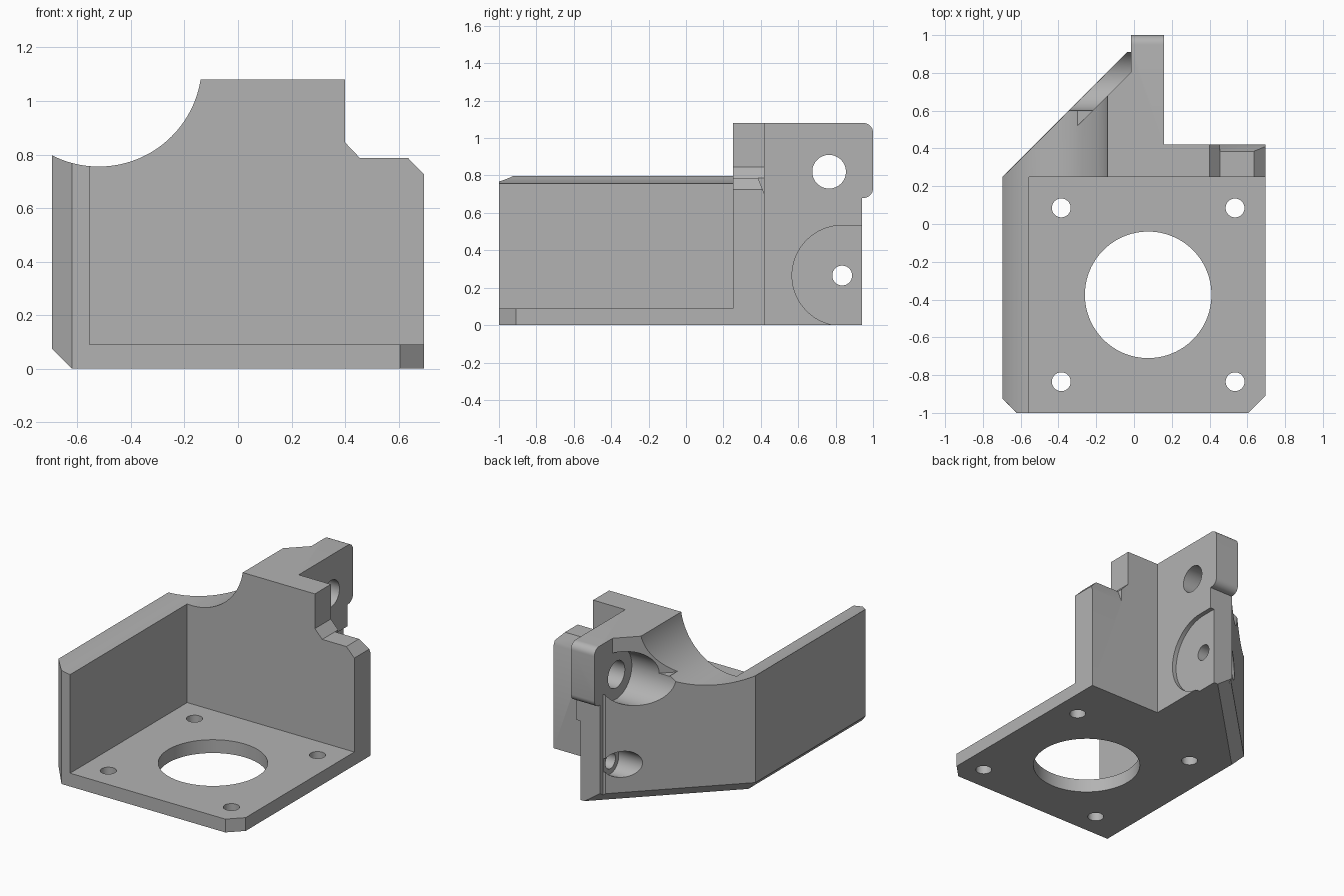
import bpy
import bmesh
from math import sin, cos, pi, radians
from mathutils import Vector

cube = bpy.data.objects.get("Cube")
if cube:
    bpy.data.objects.remove(cube)

grey = bpy.data.materials.new("plain_grey")
grey.use_nodes = True
colour = (0.45, 0.45, 0.45, 1)
grey.diffuse_color = colour
for node in grey.node_tree.nodes:
    if node.type == "BSDF_PRINCIPLED":
        node.inputs["Base Color"].default_value = colour

# How a flat outline (a, b) is placed when pushed along each axis
PLACE = {
    "x": lambda a, b, t: (t, a, b),
    "y": lambda a, b, t: (a, t, b),
    "z": lambda a, b, t: (a, b, t),
}


def prism(name, outline, axis, low, high):
    bm = bmesh.new()
    rings = [[bm.verts.new(PLACE[axis](a, b, t)) for a, b in outline] for t in (low, high)]
    bm.faces.new(rings[0])
    bm.faces.new(rings[1])
    count = len(outline)
    for i in range(count):
        j = (i + 1) % count
        bm.faces.new((rings[0][i], rings[0][j], rings[1][j], rings[1][i]))
    bmesh.ops.recalc_face_normals(bm, faces=bm.faces)
    mesh = bpy.data.meshes.new(name)
    bm.to_mesh(mesh)
    bm.free()
    obj = bpy.data.objects.new(name, mesh)
    bpy.context.collection.objects.link(obj)
    return obj


def arc(ca, cb, r, start, end, steps):
    angles = [radians(start + (end - start) * i / steps) for i in range(steps + 1)]
    return [(ca + r * cos(t), cb + r * sin(t)) for t in angles]


def circle(ca, cb, r, steps=64):
    return arc(ca, cb, r, 0, 360, steps)[:-1]


def box(a0, a1, b0, b1):
    return [(a0, b0), (a1, b0), (a1, b1), (a0, b1)]


# Solid block from the plan outline
bracket = prism("motor_bracket", [
    (-.62, -1), (.605, -1), (.695, -.91), (.695, .42), (.16, .42), (.16, 1),
    (-.015, 1), (-.015, .91), (-.035, .91), (-.695, .25), (-.695, -.925)], "z", 0, 1.08)

# Lower edge chamfers on the side wall and the diagonal wall
bm = bmesh.new()
bm.from_mesh(bracket.data)
for point, normal in (((-.62, 0, 0), (-1, 0, -1)),
                      ((-.642, .197, 0), (-.7071, .7071, -1))):
    geom = bm.verts[:] + bm.edges[:] + bm.faces[:]
    cut = bmesh.ops.bisect_plane(bm, geom=geom, plane_co=Vector(point),
                                 plane_no=Vector(normal).normalized(), clear_outer=True)
    edges = [e for e in cut["geom_cut"] if isinstance(e, bmesh.types.BMEdge)]
    bmesh.ops.holes_fill(bm, edges=edges, sides=0)
bmesh.ops.recalc_face_normals(bm, faces=bm.faces)
bm.to_mesh(bracket.data)
bm.free()

cutters = [
    # Open bay above the base plate
    prism("bay", box(-.555, 2, -2, .25), "z", .09, 2),
    # Round clearance along the top of the side wall
    prism("round_clearance", circle(-.52, 1.14, .385, 128), "y", -2, 2),
    # Stepped shoulder of the back wall
    prism("shoulder", [(.4, 2), (.4, .845), (.455, .787), (.635, .787),
                       (.695, .725), (.8, .62), (.8, 2)], "y", -2, 2),
    prism("shoulder_slope", [(.385, .787), (.42, .7), (.46, .6), (.5, .9), (.385, .9)],
          "x", .455, .8),
    # Rounded ear at the rear
    prism("ear_underside", [(.94, -.1), (1.1, -.1), (1.1, .73)]
          + arc(.95, .73, .05, 0, -90, 8) + [(.94, .68)], "x", -1, 1),
    prism("ear_top", arc(.95, 1.03, .05, 0, 90, 8) + [(.95, 1.2), (1.1, 1.2), (1.1, 1.03)],
          "x", -1, 1),
    # Diagonal relief and screw pockets
    prism("diagonal_relief", [(-.3, .52), (-.015, .805), (-.015, 1.2), (-.3, 1.2)],
          "z", .82, 2),
    prism("upper_pocket", circle(.765, .82, .165), "x", -1, -.015),
    prism("lower_pocket", circle(.835, .265, .088), "x", -1, -.02),
    prism("upper_screw_hole", circle(.765, .82, .09), "x", -1, 1),
    prism("lower_screw_hole", circle(.835, .265, .053), "x", -1, 1),
    # Shallow rounded recess on the flat rear side
    prism("pivot_recess", arc(.835, .265, .268, 90, 270, 32) + [(1.1, -.003), (1.1, .533)],
          "x", .13, .3),
    # Motor opening
    prism("motor_opening", circle(.075, -.375, .335, 96), "z", -1, .5),
]
# Four mounting holes
for sx in (-1, 1):
    for sy in (-1, 1):
        cutters.append(prism("mount_hole", circle(.075 + sx * .46, -.375 + sy * .46, .05, 32),
                             "z", -1, .5))

bpy.context.view_layer.objects.active = bracket
for cutter in cutters:
    cutter.hide_render = True
    mod = bracket.modifiers.new(cutter.name, "BOOLEAN")
    mod.operation = "DIFFERENCE"
    mod.solver = "EXACT"
    mod.object = cutter
    bpy.ops.object.modifier_apply(modifier=mod.name)
    bpy.data.objects.remove(cutter)

bracket.data.materials.clear()
bracket.data.materials.append(grey)
for face in bracket.data.polygons:
    face.material_index = 0
bpy.ops.object.select_all(action="DESELECT")
bracket.select_set(True)
bpy.ops.object.shade_smooth_by_angle(angle=radians(25))
